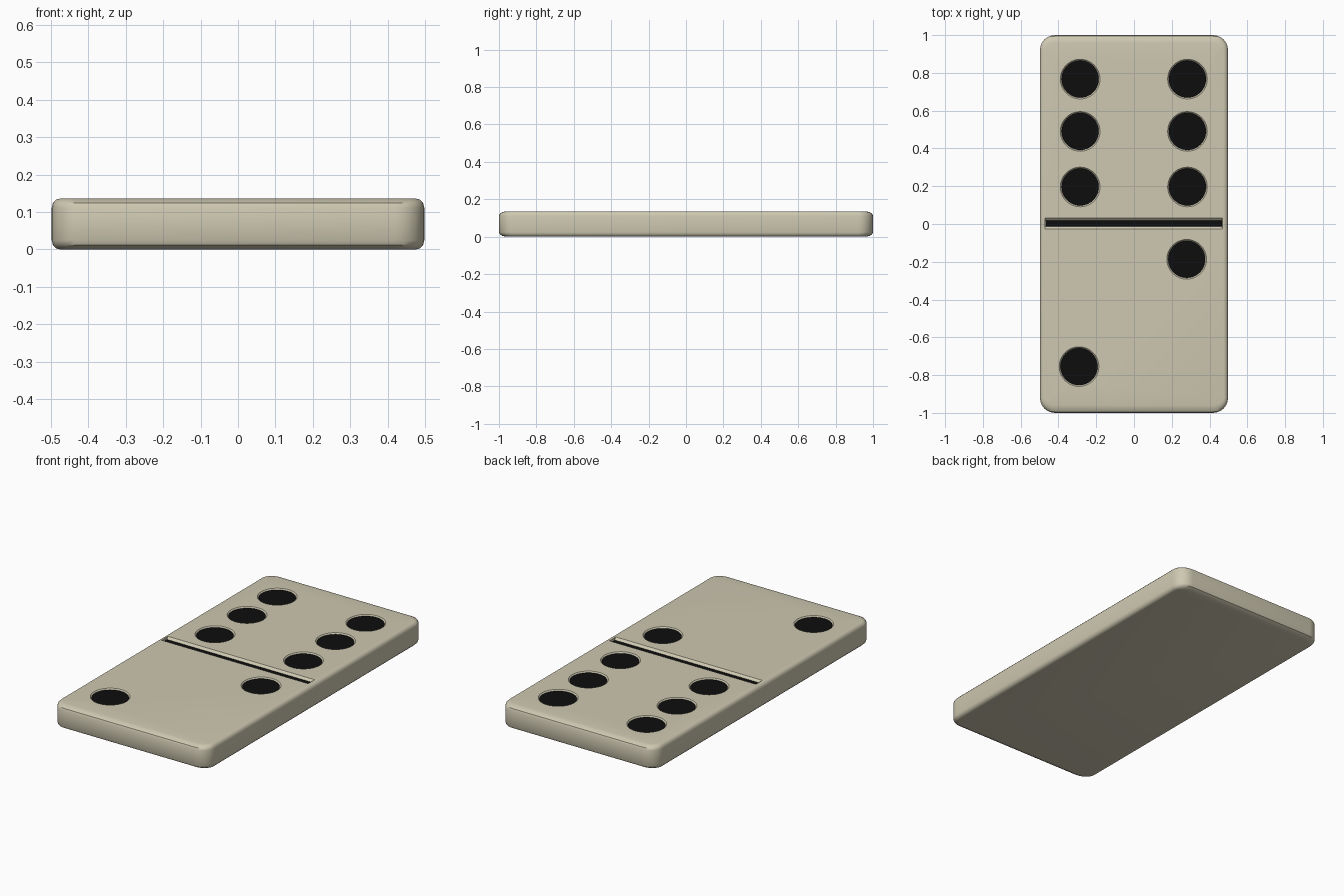
import bpy, bmesh
from math import sin, cos, pi

if "Cube" in bpy.data.objects:
    bpy.data.objects.remove(bpy.data.objects["Cube"])

HX, HY, H = 0.498, 1.0, 0.136      # half width, half length, thickness


def material(name, color):
    m = bpy.data.materials.new(name)
    m.diffuse_color = color
    m.use_nodes = True
    m.node_tree.nodes["Principled BSDF"].inputs["Base Color"].default_value = m.diffuse_color
    return m


ivory = material("ivory", (0.62, 0.58, 0.44, 1))
black = material("black", (0.004, 0.004, 0.004, 1))


def make_object(name, bm, mat):
    bmesh.ops.recalc_face_normals(bm, faces=bm.faces)
    me = bpy.data.meshes.new(name)
    bm.to_mesh(me)
    bm.free()
    me.materials.append(mat)
    ob = bpy.data.objects.new(name, me)
    bpy.context.collection.objects.link(ob)
    return ob


def loft(bm, loops):
    """Skin a stack of closed point loops and cap both ends."""
    rings = [[bm.verts.new(p) for p in loop] for loop in loops]
    n = len(rings[0])
    for a, b in zip(rings, rings[1:]):
        for i in range(n):
            j = (i + 1) % n
            bm.faces.new((a[i], a[j], b[j], b[i]))
    bm.faces.new(rings[0][::-1])
    bm.faces.new(rings[-1])


def rounded_rect(ix, iy, z, r=0.08, seg=6):
    pts = []
    for k, (sx, sy) in enumerate([(1, 1), (-1, 1), (-1, -1), (1, -1)]):
        for s in range(seg + 1):
            a = (k + s / seg) * pi / 2
            pts.append((sx * (HX - r) + (r - ix) * cos(a),
                        sy * (HY - r) + (r - iy) * sin(a), z))
    return pts


def circle(x, y, r, z, n=40):
    return [(x + r * cos(2 * pi * i / n), y + r * sin(2 * pi * i / n), z) for i in range(n)]


def rect(x0, x1, y0, y1, z):
    return [(x0, y0, z), (x1, y0, z), (x1, y1, z), (x0, y1, z)]


# Tile body with softened top and bottom edges
STEPS, EZ = 3, 0.024
edge = [(1 - sin(k / STEPS * pi / 2), EZ * (1 - cos(k / STEPS * pi / 2))) for k in range(STEPS + 1)]
bm = bmesh.new()
loft(bm, [rounded_rect(0.022 * e, 0.042 * e, z) for e, z in edge] +
         [rounded_rect(0.022 * e, 0.042 * e, H - z) for e, z in edge[::-1]])
body = make_object("tile_body", bm, ivory)

# Pip layout: six on the back half, two on the front half
pips = [(x, y) for x in (-0.285, 0.283) for y in (0.767, 0.49, 0.196)]
pips += [(0.279, -0.187), (-0.291, -0.755)]

# Cutter for the shallow pip pockets and the divider groove
bm = bmesh.new()
for x, y in pips:
    loft(bm, [circle(x, y, 0.098, H - 0.008), circle(x, y, 0.112, H + 0.008)])
loft(bm, [rect(-0.47, 0.466, -0.011, 0.018, H - 0.014),
          rect(-0.474, 0.47, -0.041, 0.048, H + 0.014)])
cutter = make_object("pocket_cutter", bm, ivory)
cutter.hide_render = True
mod = body.modifiers.new("pockets", 'BOOLEAN')
mod.operation = 'DIFFERENCE'
mod.solver = 'EXACT'
mod.object = cutter
bpy.context.view_layer.objects.active = body
body.select_set(True)
bpy.ops.object.modifier_apply(modifier=mod.name)
bpy.data.objects.remove(cutter)
bpy.ops.object.shade_smooth_by_angle(angle=0.6)

# Black pip inlays
bm = bmesh.new()
for x, y in pips:
    loft(bm, [circle(x, y, 0.098, H - 0.012), circle(x, y, 0.098, H - 0.006)])
make_object("pip_inlays", bm, black)

# Black divider line in the groove
bm = bmesh.new()
loft(bm, [rect(-0.469, 0.465, -0.012, 0.019, H - 0.02), rect(-0.469, 0.465, -0.012, 0.019, H - 0.012)])
make_object("divider_line", bm, black)
